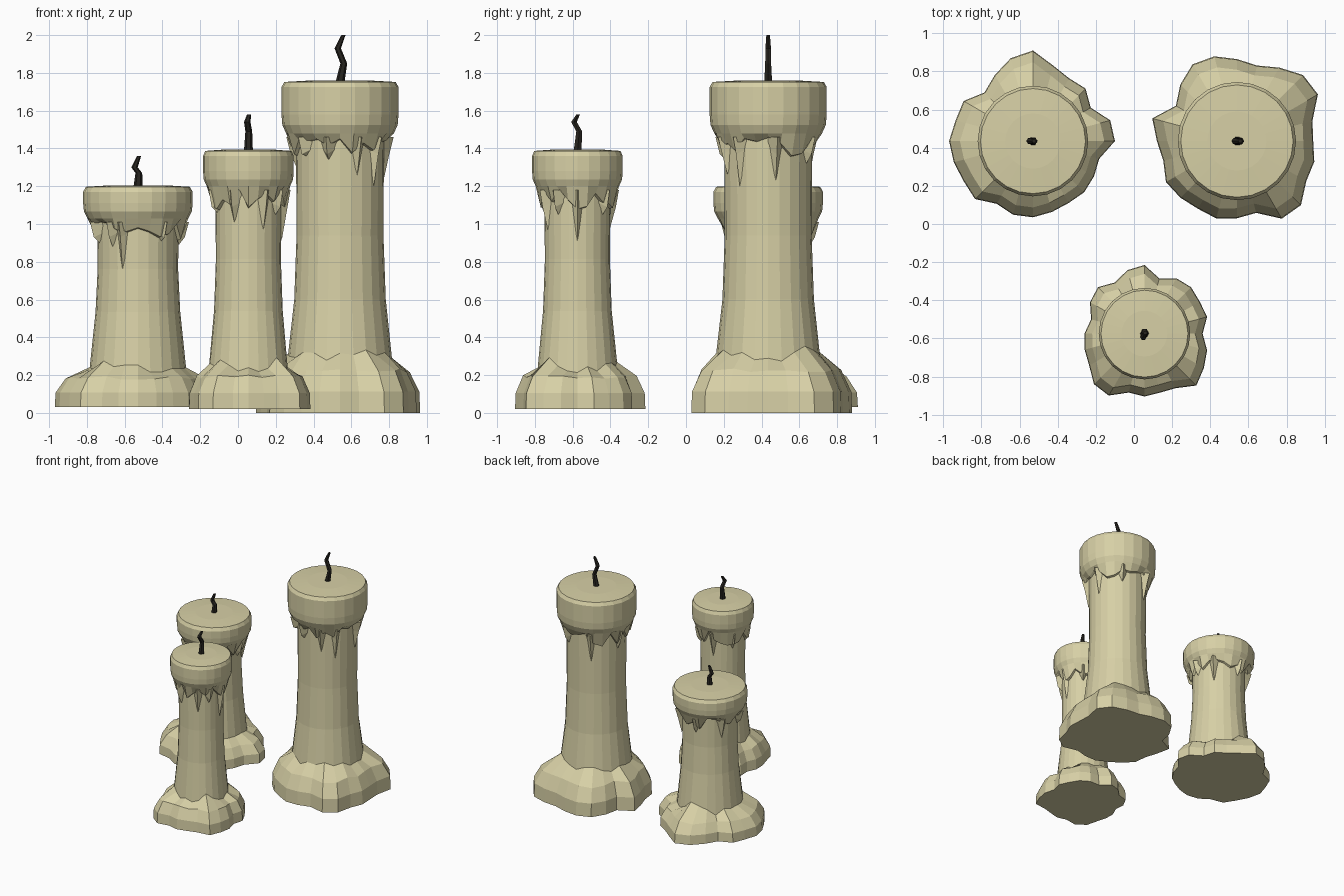
import bpy, bmesh, random
from math import cos, sin, pi, radians
from mathutils import Vector

if "Cube" in bpy.data.objects:
    bpy.data.objects.remove(bpy.data.objects["Cube"])

random.seed(4)
N = 24


def material(name, col):
    m = bpy.data.materials.new(name)
    m.diffuse_color = (*col, 1)
    m.use_nodes = True
    m.node_tree.nodes["Principled BSDF"].inputs["Base Color"].default_value = m.diffuse_color
    return m


WAX = material("wax", (0.68, 0.63, 0.38))
CHAR = material("wick_black", (0.02, 0.018, 0.014))


def finish(bm, name, mat, loc=(0, 0, 0)):
    bmesh.ops.recalc_face_normals(bm, faces=bm.faces)
    me = bpy.data.meshes.new(name)
    bm.to_mesh(me)
    bm.free()
    me.materials.append(mat)
    ob = bpy.data.objects.new(name, me)
    ob.location = loc
    bpy.context.collection.objects.link(ob)
    return ob


def loft(bm, rings):
    """Skin a stack of point rings and close both ends."""
    vs = [[bm.verts.new(p) for p in ring] for ring in rings]
    n = len(vs[0])
    for a, b in zip(vs, vs[1:]):
        for i in range(n):
            j = (i + 1) % n
            bm.faces.new((a[i], a[j], b[j], b[i]))
    bm.faces.new(vs[0][::-1])
    bm.faces.new(vs[-1])


def ring(r, z):
    """r and z are functions of the vertex index, or constants."""
    f = lambda v, i: v(i) if callable(v) else v
    return [(f(r, i) * cos(2 * pi * i / N), f(r, i) * sin(2 * pi * i / N), f(z, i))
            for i in range(N)]


def candle(name, x, y, z0, top, pool, shoulder, foot, r_foot, r_body, r_cap,
           side, lip, skirt, drips, wick):
    pool = [p / 100 for p in pool]
    mean = sum(pool) / N
    foot_z = [foot + 0.5 * (p - mean) + random.uniform(-.02, .03) for p in pool]
    skirt_z = [skirt + random.uniform(-.05, .06) for _ in range(N)]
    low = foot + 0.3
    # wax body: pooled base, flared shaft, overhanging cap
    bm = bmesh.new()
    loft(bm, [
        ring(lambda i: pool[i], z0),
        ring(lambda i: pool[i] * .99, z0 + (shoulder - z0) * .5),
        ring(lambda i: pool[i] * .87, lambda i: shoulder + random.uniform(-.01, .01)),
        ring(r_foot + .01, lambda i: foot_z[i]),
        ring(r_foot * .35 + r_body * .65, low),
        ring(r_body, low + .3 * (skirt - low) + .1),
        ring(r_body + .003, lambda i: skirt_z[i]),
        ring(r_body + .022, lambda i: skirt_z[i] + .005),
        ring(r_cap * .92, lip),
        ring(r_cap * .985, lip * .55 + side * .45),
        ring(r_cap, side),
        ring(r_cap, top - .035),
        ring(r_cap * .95, top - .008),
        ring(r_cap * .5, top)])
    finish(bm, name + "_wax", WAX, (x, y, 0))

    # pointed wax drips hanging below the cap
    bm = bmesh.new()
    for ang, tip in drips:
        a, w = radians(ang), .042 / r_body
        pt = lambda t, r, z: bm.verts.new((r * cos(t), r * sin(t), z))
        r, up = r_body, lip - .02
        q = [pt(a - w, r - .01, skirt), pt(a - w, r + .01, up), pt(a, r_cap * .93, up),
             pt(a + w, r + .01, up), pt(a + w, r - .01, skirt),
             pt(a, r + .035, skirt - .03), pt(a, r + .004, tip), pt(a, r - .03, skirt)]
        for f in ((0, 1, 2, 5), (2, 3, 4, 5), (0, 5, 6), (5, 4, 6),
                  (0, 6, 7), (6, 4, 7), (0, 7, 1), (7, 4, 3), (1, 7, 3), (1, 3, 2)):
            bm.faces.new([q[k] for k in f])
    finish(bm, name + "_drips", WAX, (x, y, 0))

    # crooked tapered wick
    bm = bmesh.new()
    rs = (.024, .018, .017, .011)
    loft(bm, [[(dx + r * cos(k * pi / 3), dy + r * sin(k * pi / 3), z)
               for k in range(6)] for (dx, dy, z), r in zip(wick, rs)])
    finish(bm, name + "_wick", CHAR, (x, y, 0))


candle("short_candle", -.53, .435, .03, 1.205,
       [43, 42, 35, 39, 38, 41, 47.5, 45, 40, 36, 42, 42,
        44, 43, 42, 43, 38, 40, 40, 38.5, 37.5, 38, 37, 36],
       .185, .235, .245, .213, .29, 1.11, 1.03, .96,
       [(248, .76), (232, .88), (305, .91), (200, .9), (150, .84), (95, .88), (40, .8), (0, .89)],
       [(0, 0, 1.19), (.005, 0, 1.27), (-.018, 0, 1.3), (.006, 0, 1.36)])

candle("slim_candle", .055, -.575, .02, 1.395,
       [30.5, 34, 33.5, 34.5, 33.5, 30, 36, 34.5, 31, 34.5, 33, 29,
        31.5, 32.5, 33.5, 37.5, 37.5, 32, 33, 32, 33, 38.5, 36, 34],
       .19, .24, .2, .172, .24, 1.28, 1.2, 1.12,
       [(245, 1.01), (297, .97), (0, .91), (325, 1.05), (50, 1.05), (100, .98), (150, 1.04), (200, 1.06)],
       [(0, 0, 1.38), (.002, .01, 1.49), (-.006, -.018, 1.54), (.004, .004, 1.58)])

candle("tall_candle", .54, .435, 0, 1.76,
       [40, 41, 49, 49, 44.5, 41, 43, 46, 46.5, 42, 37, 46,
        42, 40, 43, 42, 41, 42, 40.5, 39, 47, 47.5, 42, 42],
       .225, .30, .265, .23, .31, 1.58, 1.48, 1.4,
       [(293, 1.26), (10, 1.23), (320, 1.2), (255, 1.34), (220, 1.36), (170, 1.3), (115, 1.22), (60, 1.32)],
       [(0, 0, 1.75), (.02, 0, 1.85), (-.012, 0, 1.93), (.018, 0, 2.0)])
